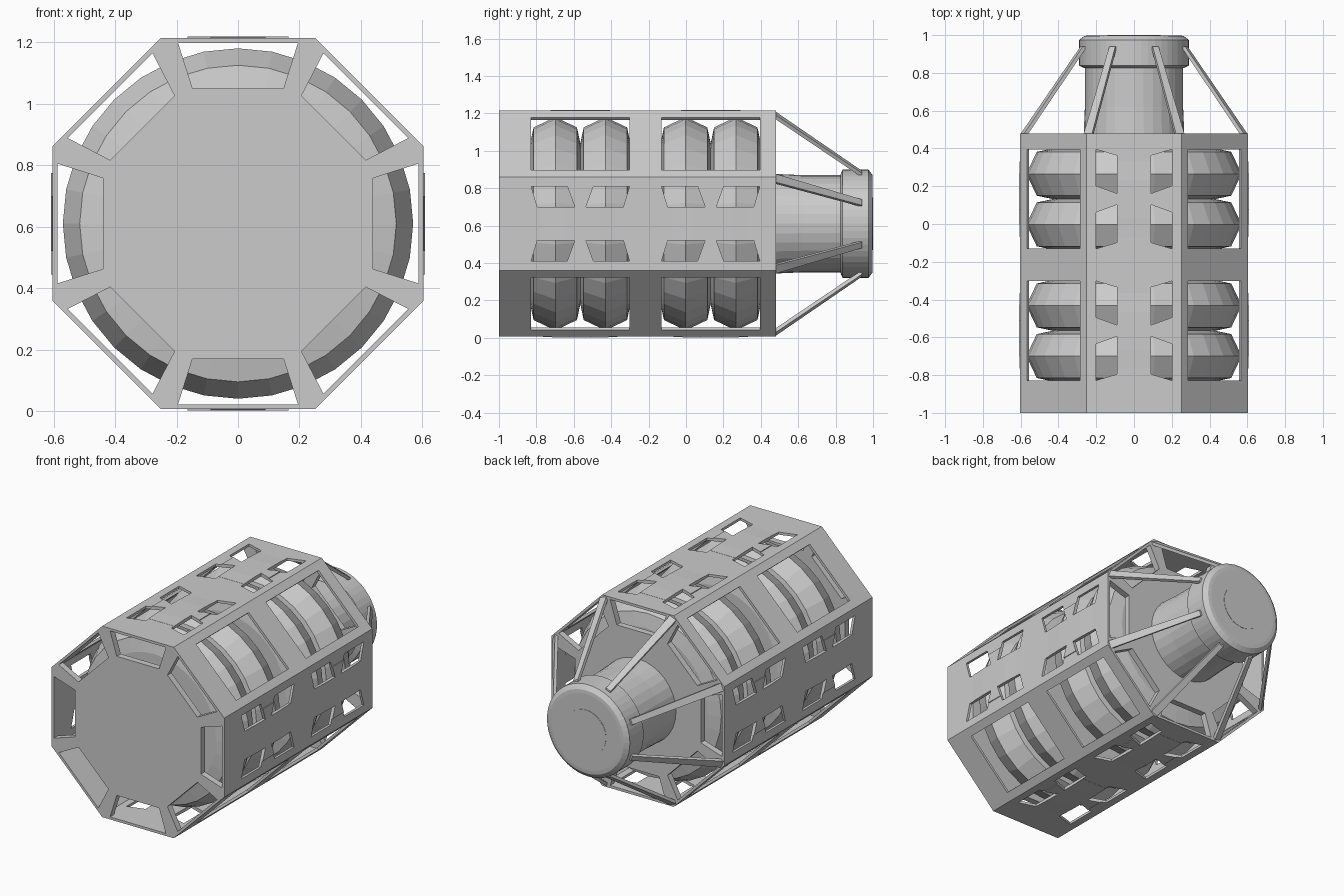
import bpy, bmesh
from math import sin, cos, pi, radians, tan
from mathutils import Vector

if "Cube" in bpy.data.objects:
    bpy.data.objects.remove(bpy.data.objects["Cube"])

MID = 0.61            # height of the long axis
APOTHEM = 0.604       # centre to side panel
WALL = 0.016
FRONT, BACK = -1.0, 0.48
BAYS = (-0.565, 0.132)

grey = bpy.data.materials.new("plain_grey")
grey.use_nodes = True
grey.diffuse_color = (0.6, 0.6, 0.6, 1)
grey.node_tree.nodes["Principled BSDF"].inputs["Base Color"].default_value = (0.6, 0.6, 0.6, 1)


def place(angle, t, r, y):
    """Point at sideways offset t, distance r out along the given direction."""
    return Vector((t * cos(angle) + r * sin(angle), y, MID + r * cos(angle) - t * sin(angle)))


def loft(bm, rings):
    """Closed solid through rings with equal point counts."""
    loops = [[bm.verts.new(p) for p in ring] for ring in rings]
    n = len(loops[0])
    for a, b in zip(loops, loops[1:]):
        for i in range(n):
            j = (i + 1) % n
            bm.faces.new((a[i], a[j], b[j], b[i]))
    bm.faces.new(loops[0])
    bm.faces.new(loops[-1])


def finish(bm, name):
    bmesh.ops.recalc_face_normals(bm, faces=bm.faces)
    mesh = bpy.data.meshes.new(name)
    bm.to_mesh(mesh)
    bm.free()
    mesh.materials.append(grey)
    obj = bpy.data.objects.new(name, mesh)
    bpy.context.collection.objects.link(obj)
    return obj


def turned(name, profile, sides=32):
    """Solid of revolution about the long axis from (y, radius) pairs."""
    bm = bmesh.new()
    loft(bm, [[place(2 * pi * i / sides, 0, r, y) for i in range(sides)] for y, r in profile])
    return finish(bm, name)


def octagon(name, apothem, y0, y1):
    half = apothem * tan(pi / 8)
    bm = bmesh.new()
    loft(bm, [[place(k * pi / 4, half, apothem, y) for k in range(8)] for y in (y0, y1)])
    return finish(bm, name)


def cut(obj, cutter):
    mod = obj.modifiers.new("cut", "BOOLEAN")
    mod.operation = "DIFFERENCE"
    mod.solver = "EXACT"
    mod.object = cutter
    graph = bpy.context.evaluated_depsgraph_get()
    mesh = bpy.data.meshes.new_from_object(obj.evaluated_get(graph))
    obj.modifiers.clear()
    obj.data = mesh


# Openings in the end plates and in the eight sides
bm = bmesh.new()
for k in range(8):
    angle = k * pi / 4
    for y in (FRONT, BACK):
        trapezoid = [(-0.195, APOTHEM - WALL), (0.195, APOTHEM - WALL), (0.148, 0.44), (-0.148, 0.44)]
        loft(bm, [[place(angle, t, r, y + d) for t, r in trapezoid] for d in (-0.06, 0.06)])
    for bay in BAYS:
        if k % 2:
            shapes = [[(-0.198, -0.263), (0.198, -0.263), (0.198, 0.263), (-0.198, 0.263)]]
        else:
            shapes = [[(s * t, e * y) for t, y in
                       ((0.2, 0.263), (0.2, 0.07), (0.09, 0.03), (0.09, 0.23))]
                      for s in (-1, 1) for e in (-1, 1)]
        for shape in shapes:
            loft(bm, [[place(angle, t, r, bay + y) for t, y in shape] for r in (0.575, 0.65)])
openings = finish(bm, "openings_cutter")
openings.hide_render = True

# Hollow octagonal casing
casing = octagon("casing", APOTHEM, FRONT, BACK)
hollow = octagon("hollow_cutter", APOTHEM - WALL, FRONT + 0.04, BACK - 0.04)
cut(casing, hollow)
cut(casing, openings)

# Slightly bowed braces on the four upright panels
for k, side in ((0, "top"), (2, "left"), (4, "bottom"), (6, "right")):
    for bay, end in zip(BAYS, ("front", "back")):
        bm = bmesh.new()
        bow = [(-0.2, APOTHEM - 0.004), (0.2, APOTHEM - 0.004), (0.2, APOTHEM + 0.001),
               (0.1, APOTHEM + 0.005), (-0.1, APOTHEM + 0.005), (-0.2, APOTHEM + 0.001)]
        loft(bm, [[place(k * pi / 4, t, r, bay + y) for y, r in bow] for t in (-0.165, 0.165)])
        cut(finish(bm, f"{side}_{end}_brace"), openings)

for helper in (openings, hollow):
    bpy.data.objects.remove(helper)

# Two pairs of rounded tanks
for n, centre in enumerate(b + s * 0.134 for b in BAYS for s in (-1, 1)):
    turned(f"tank_{n + 1}", [(centre + y, r) for y, r in
           ((-0.134, 0.43), (-0.116, 0.515), (0, 0.57), (0.116, 0.515), (0.134, 0.43))])

# Neck and docking cap
turned("neck", [(BACK - 0.02, 0.267), (0.62, 0.26), (0.86, 0.26)])
turned("cap", [(0.825, 0.262), (0.838, 0.29), (0.975, 0.29), (0.996, 0.262), (0.998, 0.24)], 48)
turned("cap_hatch", [(0.99, 0.14), (1.0, 0.14)], 48)

# Tapered struts from the casing corners to the cap
for k in range(8):
    angle = (k + 0.5) * pi / 4
    bm = bmesh.new()
    ends = [(0.63, BACK - 0.005, 0.024), (0.288, 0.94, 0.017)]
    loft(bm, [[place(angle, s * w, r + d, y) for s, d in ((-1, -0.012), (1, -0.012), (1, 0.012), (-1, 0.012))]
              for r, y, w in ends])
    finish(bm, f"strut_{k + 1}")
